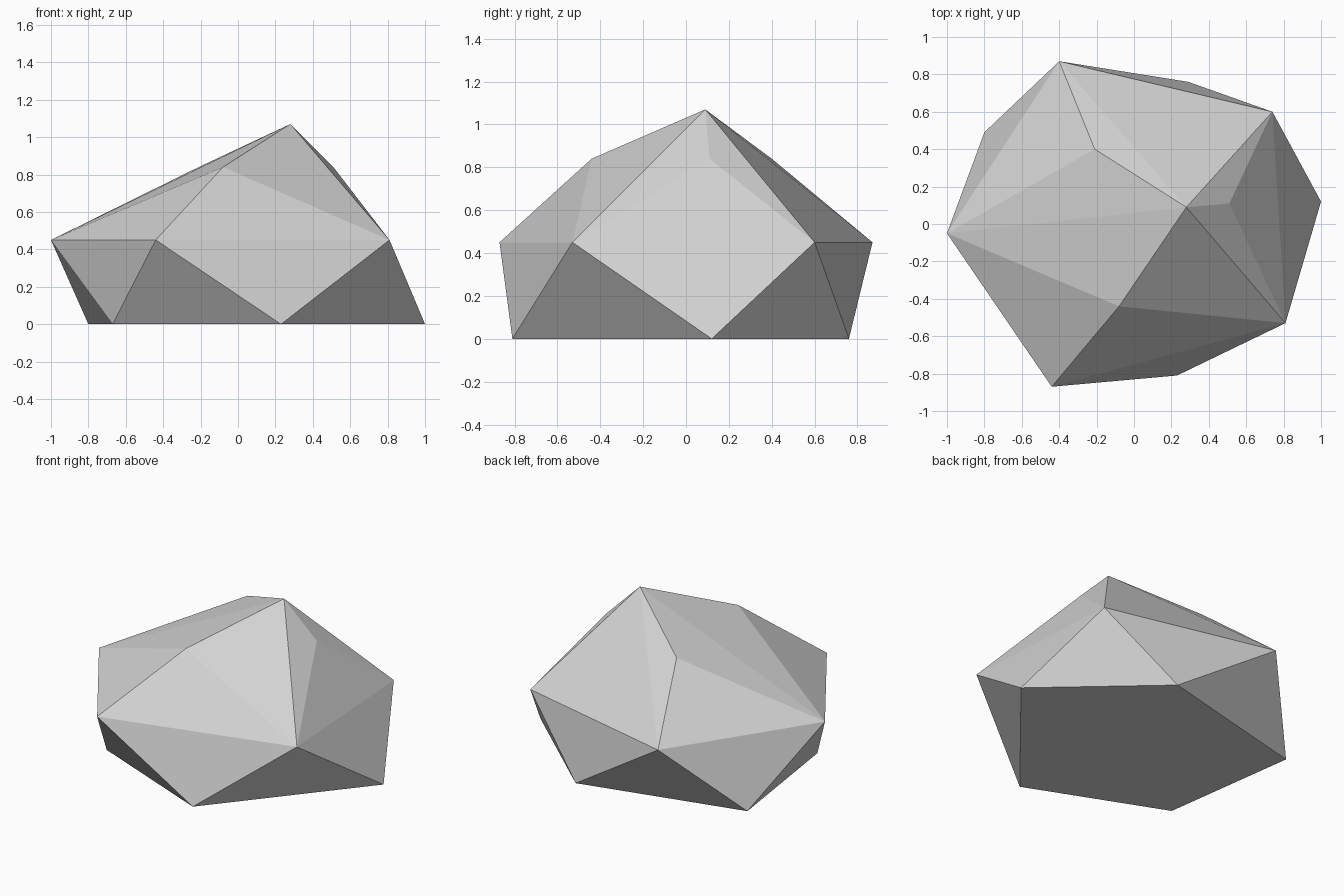
import bpy, bmesh

if "Cube" in bpy.data.objects:
    bpy.data.objects.remove(bpy.data.objects["Cube"])

# Rock: stacked rings of (height, [(x, y), ...]) wrapped in a convex skin
RINGS = [
    (0.00, [(1.00, 0.12), (0.29, 0.76), (-0.80, 0.49), (-0.67, -0.44), (0.23, -0.81)]),   # base
    (0.45, [(0.74, 0.60), (-0.40, 0.87), (-1.00, -0.05), (-0.44, -0.87), (0.81, -0.53)]),  # waist
    (0.84, [(0.51, 0.11), (-0.21, 0.40), (-0.08, -0.44)]),                                # shoulder
    (1.07, [(0.28, 0.09)]),                                                               # peak
]

bm = bmesh.new()
for z, points in RINGS:
    for x, y in points:
        bm.verts.new((x, y, z))
bmesh.ops.convex_hull(bm, input=list(bm.verts))
# Merge the flat underside into one face
bmesh.ops.dissolve_limit(bm, angle_limit=0.005, verts=list(bm.verts), edges=list(bm.edges))
bmesh.ops.recalc_face_normals(bm, faces=list(bm.faces))

mesh = bpy.data.meshes.new("rock")
bm.to_mesh(mesh)
bm.free()

# Single stone colour, flat shaded
stone = bpy.data.materials.new("stone grey")
stone.diffuse_color = (0.65, 0.65, 0.65, 1.0)
stone.use_nodes = True
stone.node_tree.nodes["Principled BSDF"].inputs["Base Color"].default_value = stone.diffuse_color
mesh.materials.append(stone)

rock = bpy.data.objects.new("rock", mesh)
bpy.context.collection.objects.link(rock)
